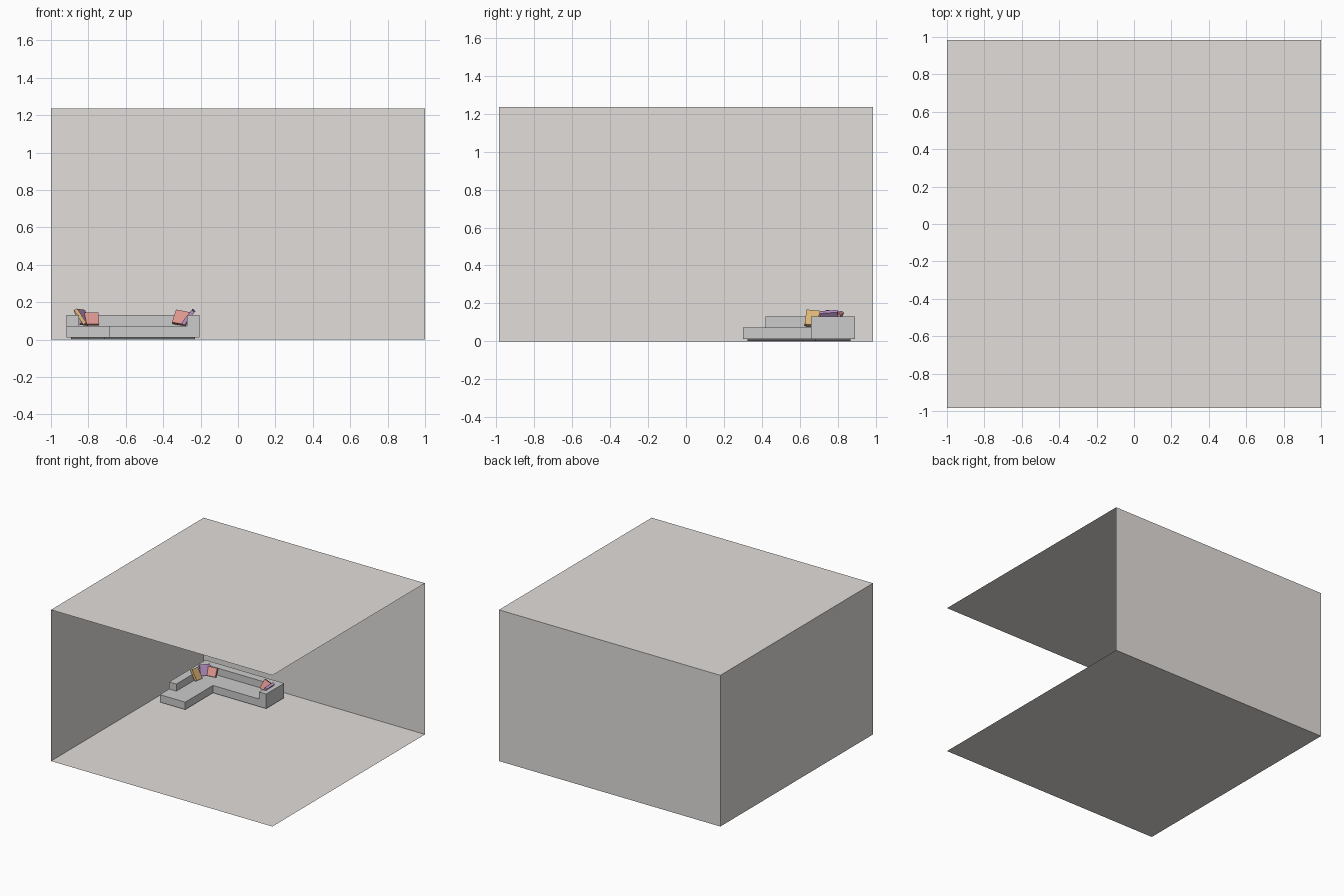
import bpy, bmesh
from math import radians
from mathutils import Matrix, Vector, Euler

if "Cube" in bpy.data.objects:
    bpy.data.objects.remove(bpy.data.objects["Cube"])


def material(name, rgb):
    m = bpy.data.materials.new(name)
    m.diffuse_color = (*rgb, 1)
    m.use_nodes = True
    m.node_tree.nodes["Principled BSDF"].inputs["Base Color"].default_value = m.diffuse_color
    return m


def add_object(name, bm, mat=None):
    mesh = bpy.data.meshes.new(name)
    bm.to_mesh(mesh)
    bm.free()
    ob = bpy.data.objects.new(name, mesh)
    bpy.context.collection.objects.link(ob)
    if mat:
        mesh.materials.append(mat)
    return ob


def prism(name, outline, z0, z1, mat=None):
    """Extrude a flat outline upwards from z0 to z1."""
    bm = bmesh.new()
    face = bm.faces.new([bm.verts.new((x, y, z0)) for x, y in outline])
    ext = bmesh.ops.extrude_face_region(bm, geom=[face])
    verts = [g for g in ext["geom"] if isinstance(g, bmesh.types.BMVert)]
    bmesh.ops.translate(bm, verts=verts, vec=(0, 0, z1 - z0))
    bmesh.ops.recalc_face_normals(bm, faces=bm.faces)
    return add_object(name, bm, mat)


def cushion(name, centre, size, lean, yaw, roll, mat):
    """Thin box that leans back, then turns around z."""
    bm = bmesh.new()
    bmesh.ops.create_cube(bm, size=1)
    bmesh.ops.scale(bm, vec=size, verts=bm.verts)
    rot = (Matrix.Rotation(radians(yaw), 4, 'Z')
           @ Matrix.Rotation(radians(-lean), 4, 'X')
           @ Matrix.Rotation(radians(roll), 4, 'Y'))
    bmesh.ops.transform(bm, matrix=Matrix.Translation(centre) @ rot, verts=bm.verts)
    return add_object(name, bm, mat)


plaster = material("warm_plaster", (0.76, 0.73, 0.71))
dark = material("dark_base", (0.12, 0.11, 0.11))
red = material("red_fabric", (0.72, 0.30, 0.27))
purple = material("purple_fabric", (0.50, 0.30, 0.58))
orange = material("orange_fabric", (0.72, 0.46, 0.18))

# Room shell: floor, ceiling, left and back walls; front and right stay open
W, D, H = 1.0, 0.985, 1.235
bm = bmesh.new()
bmesh.ops.create_cube(bm, size=1)
bmesh.ops.transform(bm, verts=bm.verts,
                    matrix=Matrix.Translation((0, 0, H / 2)) @ Matrix.Diagonal((2 * W, 2 * D, H, 1)))
bm.normal_update()
open_sides = [f for f in bm.faces if f.normal.x > 0.5 or f.normal.y < -0.5]
bmesh.ops.delete(bm, geom=open_sides, context='FACES')
add_object("room_shell", bm, plaster)

# Corner sofa
L, R, F, B = -0.917, -0.206, 0.30, 0.89       # outer limits
CX, SY = -0.687, 0.658                        # chaise edge, seat front
T = 0.066                                     # arm and back thickness
ZB, ZS, ZT = 0.013, 0.074, 0.132              # base, seat, back heights


def l_shape(i):
    return [(L + i, F + i), (CX - i, F + i), (CX - i, SY + i),
            (R - i, SY + i), (R - i, B - i), (L + i, B - i)]


prism("sofa_base", l_shape(0.023), 0.002, ZB, dark)
prism("sofa_seat", l_shape(0), ZB, ZS)
prism("sofa_back_and_arms",
      [(L, 0.42), (L + T, 0.42), (L + T, B - T), (R - T, B - T),
       (R - T, SY), (R, SY), (R, B), (L, B)], ZS, ZT)

# Loose cushions leaning on the arms and back
cushion("left_orange_cushion", (-0.842, 0.665, 0.121), (0.07, 0.02, 0.092), 33, 90, 6, orange)
cushion("corner_purple_cushion", (-0.835, 0.765, 0.120), (0.085, 0.02, 0.085), 25, 60, 5, purple)
cushion("left_red_cushion", (-0.785, 0.785, 0.110), (0.08, 0.02, 0.07), 30, 8, 0, red)
cushion("right_red_cushion", (-0.305, 0.80, 0.116), (0.075, 0.02, 0.078), 28, -8, 12, red)
cushion("right_purple_cushion", (-0.265, 0.755, 0.121), (0.095, 0.02, 0.09), 38, -90, 5, purple)
